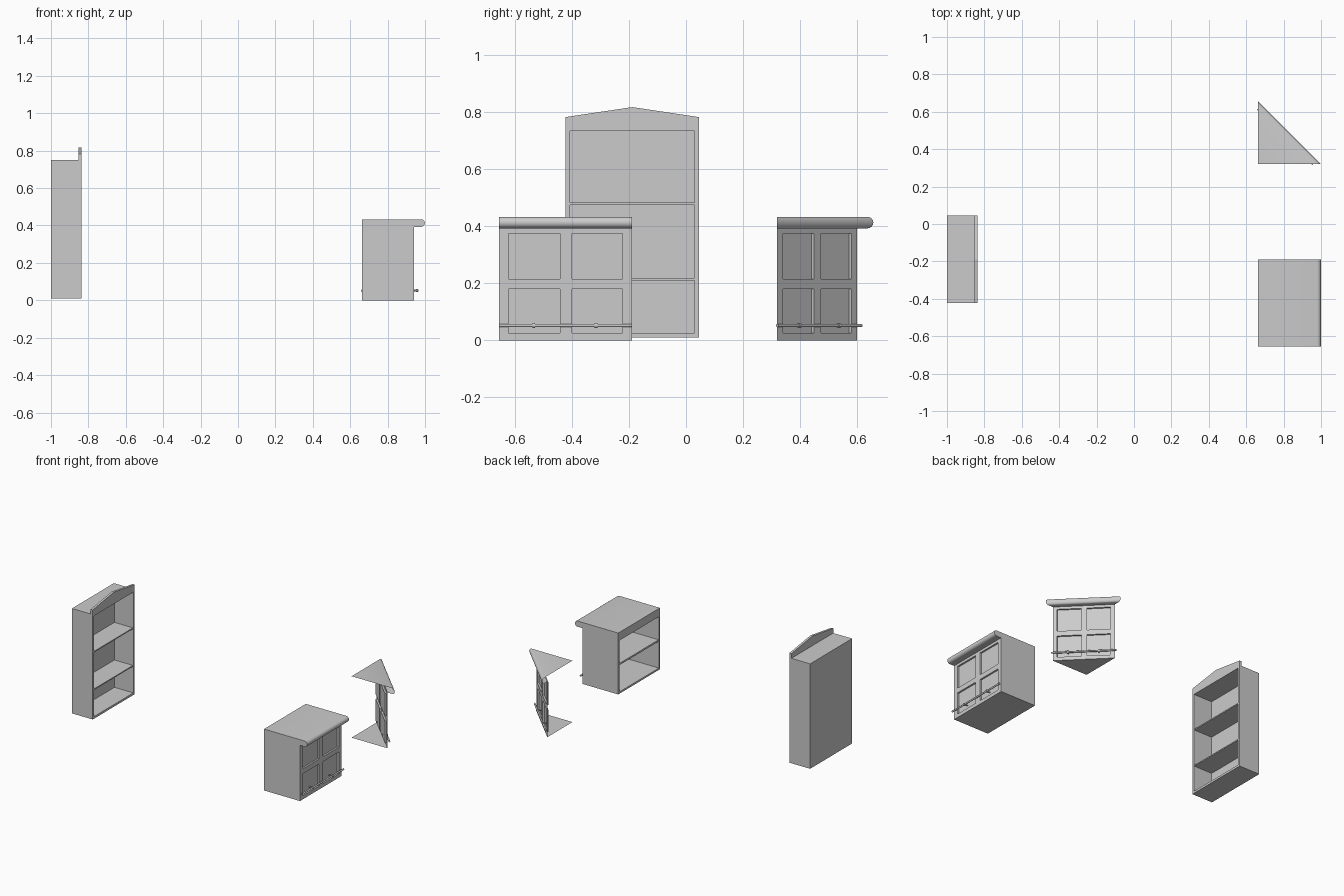
import bpy, bmesh, math
from mathutils import Vector

if "Cube" in bpy.data.objects:
    bpy.data.objects.remove(bpy.data.objects["Cube"])


def finish(bm, name, smooth=None):
    bmesh.ops.remove_doubles(bm, verts=bm.verts[:], dist=1e-5)
    bmesh.ops.recalc_face_normals(bm, faces=bm.faces[:])
    me = bpy.data.meshes.new(name)
    bm.to_mesh(me)
    bm.free()
    ob = bpy.data.objects.new(name, me)
    bpy.context.collection.objects.link(ob)
    if smooth:
        bpy.ops.object.select_all(action='DESELECT')
        ob.select_set(True)
        bpy.context.view_layer.objects.active = ob
        bpy.ops.object.shade_smooth_by_angle(angle=math.radians(smooth))
    return ob


def face(bm, pts):
    return bm.faces.new([bm.verts.new(p) for p in pts])


def rect(x, y0, y1, z0, z1):
    return [(x, y0, z0), (x, y1, z0), (x, y1, z1), (x, y0, z1)]


def loft(bm, rings, cap_first=True, cap_last=True):
    for a, b in zip(rings, rings[1:]):
        n = len(a)
        for i in range(n):
            face(bm, [a[i], a[(i + 1) % n], b[(i + 1) % n], b[i]])
    if cap_first:
        face(bm, rings[0])
    if cap_last:
        face(bm, rings[-1])


def box(name, x0, x1, y0, y1, z0, z1):
    bm = bmesh.new()
    loft(bm, [rect(x0, y0, y1, z0, z1), rect(x1, y0, y1, z0, z1)])
    return finish(bm, name)


def rod(bm, a, b, r, n=12):
    a, b = Vector(a), Vector(b)
    q = (b - a).to_track_quat('Z', 'Y')
    ring = [q @ Vector((r * math.cos(2 * math.pi * i / n),
                        r * math.sin(2 * math.pi * i / n), 0)) for i in range(n)]
    loft(bm, [[a + p for p in ring], [b + p for p in ring]])


# Bookcase: carcass hollowed from the +x side
Y0, Y1 = -0.422, 0.045
bm = bmesh.new()
loft(bm, [rect(-1, Y0, Y1, 0.01, 0.75), rect(-0.838, Y0, Y1, 0.01, 0.75),
          rect(-0.838, -0.407, 0.03, 0.025, 0.735), rect(-0.985, -0.407, 0.03, 0.025, 0.735)])
finish(bm, "bookcase_carcass")
for i, z in enumerate((0.21, 0.475)):
    box(f"bookcase_shelf_{i + 1}", -0.986, -0.841, -0.408, 0.031, z, z + 0.008)

# Peaked crown board
bm = bmesh.new()
crown = [(Y0, 0.75), (Y1, 0.75), (Y1, 0.783), ((Y0 + Y1) / 2, 0.818), (Y0, 0.783)]
loft(bm, [[(x, y, z) for y, z in crown] for x in (-0.854, -0.838)])
finish(bm, "bookcase_crown")

# Counter profile: (outward offset from the front panel, height)
DEPTH, TOP = 0.28, 0.433
arc = [(0.037 + 0.02 * math.sin(a), TOP - 0.02 + 0.02 * math.cos(a))
       for a in (math.pi * k / 8 for k in range(9))]
worktop = [(-DEPTH, TOP)] + arc + [(0, TOP - 0.04)]
cols = [0, 0.07, 0.45, 0.54, 0.93, 1]
rows = [0, 0.025, 0.18, 0.215, 0.375, TOP - 0.04]


def straight(o, t, z):
    return Vector((0.942 + o, -0.19 - 0.465 * t, z))


def corner(o, t, z):
    a, b = Vector((0.662, 0.6 + o, z)), Vector((0.942 + o, 0.32, z))
    return a.lerp(b, t)


def counter(name, P, outward):
    # Worktop with bullnose edge, and the base sheet
    bm = bmesh.new()
    for (o, z), (p, w) in zip(worktop, worktop[1:]):
        face(bm, [P(o, 0, z), P(o, 1, z), P(p, 1, w), P(p, 0, w)])
    face(bm, [P(0, 0, 0), P(0, 1, 0), P(-DEPTH, 1, 0), P(-DEPTH, 0, 0)])
    finish(bm, name + "_worktop_and_base", 40)

    # Front with four soft recessed panels
    bm = bmesh.new()
    grid = [[bm.verts.new(P(0, t, z)) for t in cols] for z in rows]
    panels = []
    for j in range(5):
        for i in range(5):
            f = bm.faces.new([grid[j][i], grid[j][i + 1], grid[j + 1][i + 1], grid[j + 1][i]])
            if i % 2 and j % 2:
                panels.append(f)
    bmesh.ops.inset_individual(bm, faces=panels, thickness=0.025)
    for f in panels:
        for v in f.verts:
            v.co -= Vector(outward) * 0.012
    finish(bm, name + "_front_panel", 40)

    # Foot rail with brackets
    bm = bmesh.new()
    o, z = 0.015, 0.052
    rod(bm, P(o, 0, z), P(o, 1, z), 0.006)
    along = (P(0, 1, 0) - P(0, 0, 0)).normalized() * 0.005
    for t in (0.27, 0.74):
        c = P(o, t, z)
        rod(bm, c - Vector(outward) * 0.028, c, 0.004, 8)
        rod(bm, c - along, c + along, 0.009)
    finish(bm, name + "_foot_rail", 40)


d = math.sqrt(0.5)
counter("bar_counter", straight, (1, 0, 0))
counter("corner_counter", corner, (d, d, 0))

# Straight counter: closed ends, open storage at the back
bm = bmesh.new()
outline = worktop + [(0, 0), (-DEPTH, 0)]
for t in (0, 1):
    face(bm, [straight(o, t, z) for o, z in outline])
finish(bm, "bar_counter_sides")
bm = bmesh.new()
loft(bm, [rect(0.662, -0.655, -0.19, 0, TOP), rect(0.662, -0.643, -0.202, 0.013, 0.375),
          rect(0.92, -0.643, -0.202, 0.013, 0.375)], cap_first=False)
finish(bm, "bar_counter_storage")
box("bar_counter_shelf", 0.664, 0.921, -0.644, -0.201, 0.2, 0.212)
